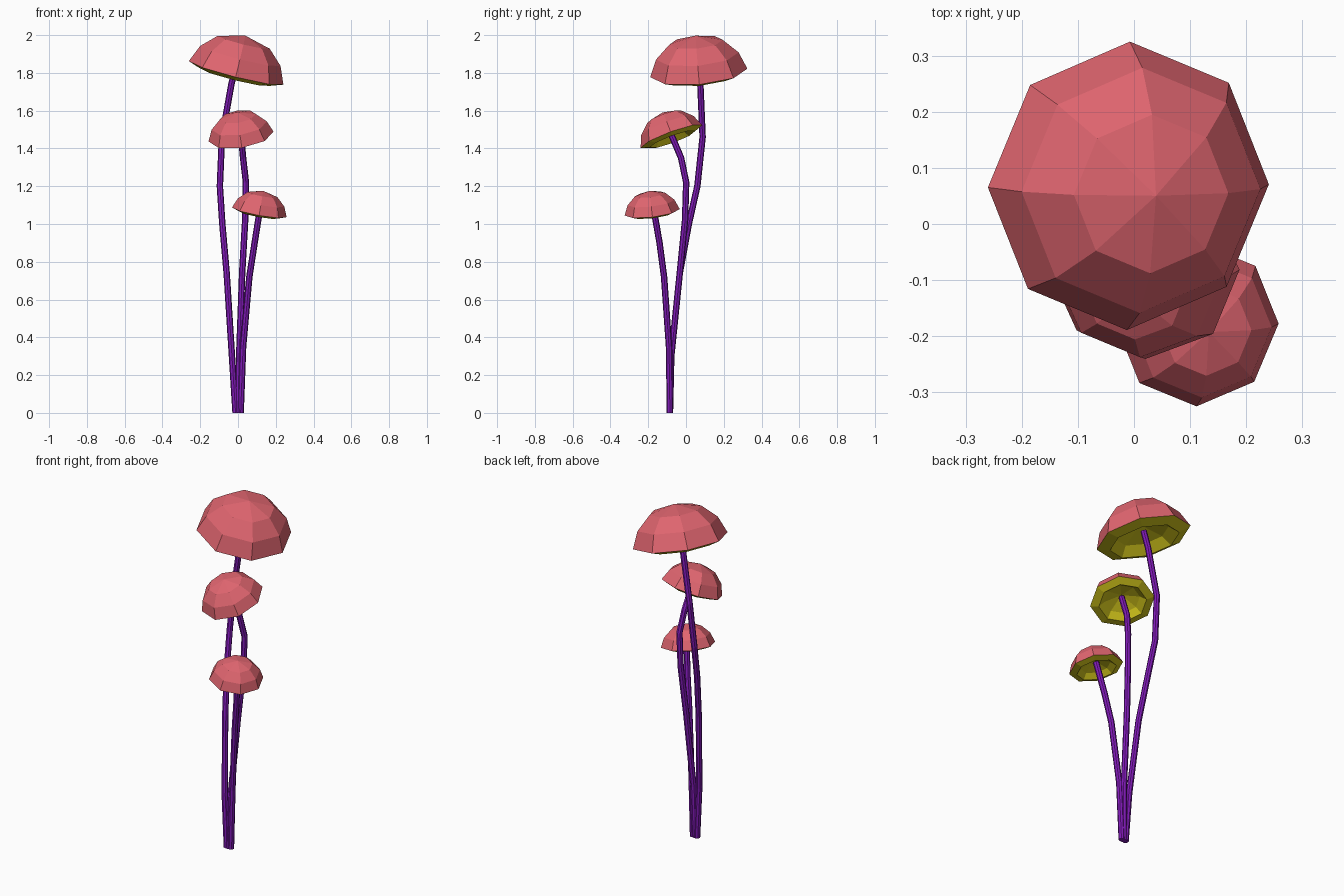
import bpy, bmesh, math
from mathutils import Vector

if "Cube" in bpy.data.objects:
    bpy.data.objects.remove(bpy.data.objects["Cube"])

def material(name, rgb):
    m = bpy.data.materials.new(name)
    m.diffuse_color = (*rgb, 1)
    m.use_nodes = True
    m.node_tree.nodes["Principled BSDF"].inputs["Base Color"].default_value = m.diffuse_color
    return m

PINK = material("pink", (0.74, 0.13, 0.16))
YELLOW = material("yellow", (0.60, 0.52, 0.01))
PURPLE = material("purple", (0.22, 0.01, 0.48))
SIDES = 8

# Profiles as (radius, height) fractions of the cap radius, ending on the axis
DOME = [(1, 0), (0.85, 0.36), (0.55, 0.65), (0, 0.79)]
GILLS = [(1, 0), (0.74, -0.09), (0.55, 0.10), (0, 0.30)]

def finish(name, bm, mat):
    bmesh.ops.recalc_face_normals(bm, faces=bm.faces)
    me = bpy.data.meshes.new(name)
    bm.to_mesh(me)
    bm.free()
    me.materials.append(mat)
    ob = bpy.data.objects.new(name, me)
    bpy.context.collection.objects.link(ob)
    return ob

def ring(bm, centre, rot, r):
    return [bm.verts.new(centre + rot @ Vector((r * math.cos(a), r * math.sin(a), 0)))
            for a in (2 * math.pi * i / SIDES for i in range(SIDES))]

def bridge(bm, a, b, flip=False):
    for i in range(SIDES):
        j = (i + 1) % SIDES
        f = [a[i], a[j], b[j], b[i]]
        bm.faces.new(f[::-1] if flip else f)

def tilt(direction):
    return Vector((0, 0, 1)).rotation_difference(Vector(direction).normalized())

def shell(bm, profile, centre, rot, radius, mat_index, rim):
    # Revolved layer growing from the shared rim to a point on the axis
    prev = rim
    for r, h in profile[1:-1]:
        cur = ring(bm, centre + rot @ Vector((0, 0, h * radius)), rot, r * radius)
        bridge(bm, prev, cur)
        prev = cur
    tip = bm.verts.new(centre + rot @ Vector((0, 0, profile[-1][1] * radius)))
    for i in range(SIDES):
        bm.faces.new((prev[i], prev[(i + 1) % SIDES], tip))
    for f in bm.faces:
        if not f.tag:
            f.material_index = mat_index
            f.tag = True

def cap(name, centre, normal, radius):
    bm = bmesh.new()
    rot, c = tilt(normal), Vector(centre)
    rim = ring(bm, c, rot, radius)
    shell(bm, DOME, c, rot, radius, 0, rim)
    shell(bm, GILLS, c, rot, radius, 1, rim)
    finish(name, bm, PINK).data.materials.append(YELLOW)

def stem(name, points, radius=0.017):
    bm = bmesh.new()
    pts = [Vector(p) for p in points]
    rings = []
    for i, p in enumerate(pts):
        d = pts[min(i + 1, len(pts) - 1)] - pts[max(i - 1, 0)]
        rings.append(ring(bm, p, tilt(d if i else (0, 0, 1)), radius))
    for a, b in zip(rings, rings[1:]):
        bridge(bm, a, b)
    bm.faces.new(rings[0][::-1])
    bm.faces.new(rings[-1])
    finish(name, bm, PURPLE)

# Caps with their gilled undersides
cap("large_cap", (-0.01, 0.068, 1.80), (0.25, -0.09, 1), 0.258)
cap("medium_cap", (0.016, -0.077, 1.463), (-0.16, -0.37, 1), 0.174)
cap("small_cap", (0.113, -0.179, 1.062), (0.18, -0.12, 1), 0.147)

# Bent stems, joined closely at the foot
stem("large_stem", [(-0.013, -0.085, 0), (-0.032, -0.078, 0.3), (-0.06, -0.033, 0.74),
                    (-0.083, 0.015, 1.0), (-0.096, 0.06, 1.2), (-0.085, 0.088, 1.46),
                    (-0.035, 0.076, 1.74), (-0.01, 0.068, 1.84)])
stem("medium_stem", [(0.0, -0.085, 0), (0.006, -0.078, 0.3), (0.022, -0.033, 0.74),
                     (0.038, -0.005, 1.02), (0.042, 0.001, 1.22), (0.027, -0.026, 1.35),
                     (0.014, -0.085, 1.49)])
stem("small_stem", [(0.014, -0.085, 0), (0.027, -0.09, 0.35), (0.06, -0.116, 0.72),
                    (0.088, -0.14, 0.9), (0.118, -0.173, 1.09)])
